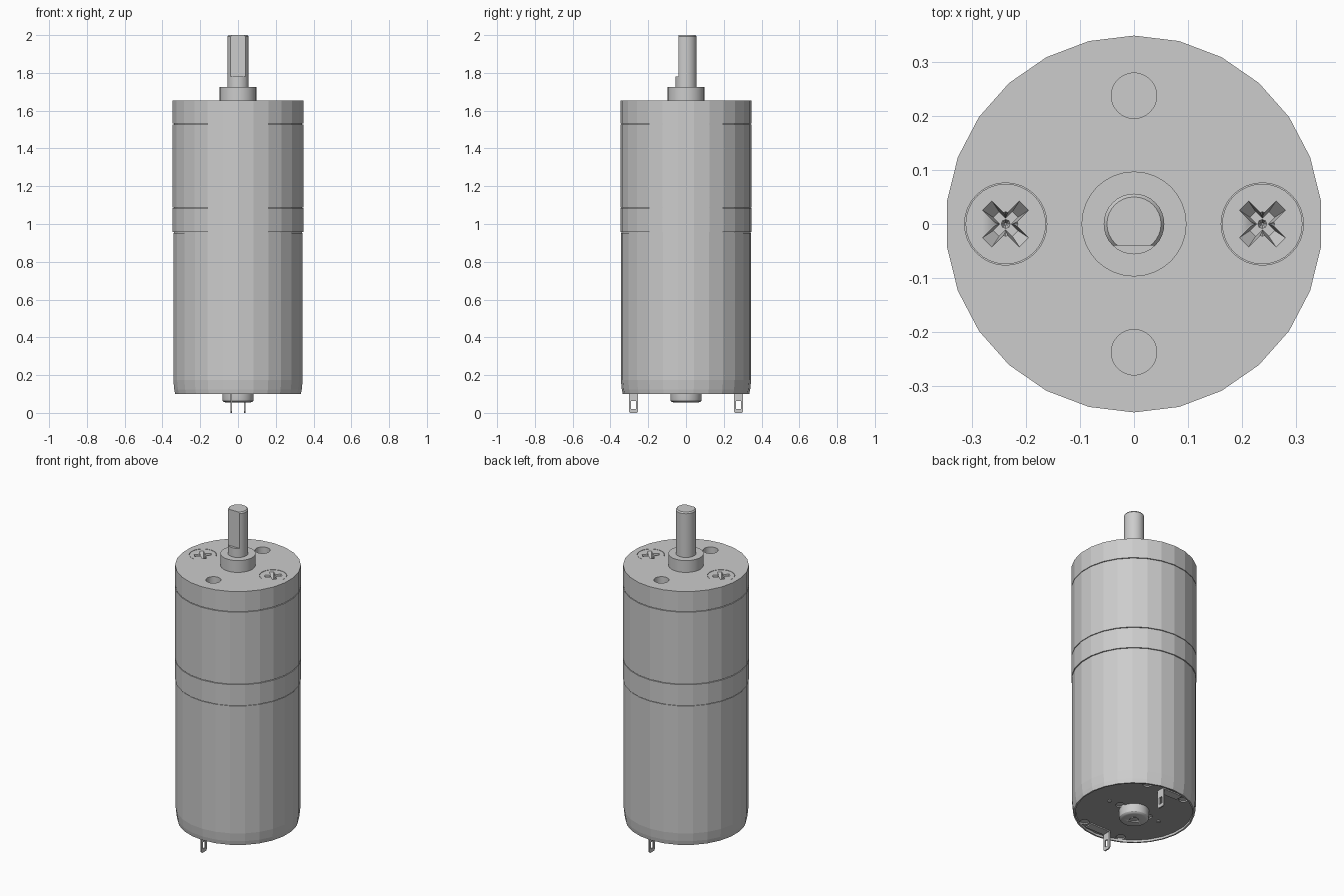
import bpy, bmesh
from math import cos, sin, pi, radians
from mathutils import Matrix

cube = bpy.data.objects.get("Cube")
if cube:
    bpy.data.objects.remove(cube, do_unlink=True)


def material(name, value):
    m = bpy.data.materials.new(name)
    m.use_nodes = True
    colour = (value, value, value, 1)
    m.diffuse_color = colour
    m.node_tree.nodes["Principled BSDF"].inputs["Base Color"].default_value = colour
    return m


STEEL = material("steel grey", 0.605)
DARK = material("end cap grey", 0.4)


def finish(name, bm, mat, smooth=False):
    bmesh.ops.recalc_face_normals(bm, faces=bm.faces)
    me = bpy.data.meshes.new(name)
    bm.to_mesh(me)
    bm.free()
    ob = bpy.data.objects.new(name, me)
    bpy.context.collection.objects.link(ob)
    me.materials.append(mat)
    if smooth:
        activate(ob)
        bpy.ops.object.shade_smooth_by_angle(angle=radians(30))
    return ob


def activate(ob):
    bpy.ops.object.select_all(action="DESELECT")
    ob.select_set(True)
    bpy.context.view_layer.objects.active = ob


def turned(name, profile, mat=STEEL, sides=32, at=(0, 0), smooth=True):
    """Turn a (radius, height) profile about a vertical axis, capping both ends."""
    bm = bmesh.new()
    rings = []
    for r, z in profile:
        angles = [pi / 2 + 2 * pi * i / sides for i in range(sides)]
        rings.append([bm.verts.new((at[0] + r * cos(a), at[1] + r * sin(a), z)) for a in angles])
    for low, high in zip(rings, rings[1:]):
        for i in range(sides):
            j = (i + 1) % sides
            bm.faces.new((low[i], low[j], high[j], high[i]))
    bm.faces.new(rings[0])
    bm.faces.new(rings[-1])
    return finish(name, bm, mat, smooth)


def box(name, centre, size, mat=STEEL):
    bm = bmesh.new()
    bmesh.ops.create_cube(bm, size=1, matrix=Matrix.Translation(centre) @ Matrix.Diagonal((*size, 1)))
    return finish(name, bm, mat)


def cut(ob, *cutters):
    activate(ob)
    for c in cutters:
        mod = ob.modifiers.new("cut", "BOOLEAN")
        mod.operation, mod.solver, mod.object = "DIFFERENCE", "EXACT", c
        bpy.ops.object.modifier_apply(modifier=mod.name)
        bpy.data.objects.remove(c, do_unlink=True)


SIDES = 26
TOP = 1.653

# Motor can with a tapered foot and a recessed underside
turned("motor_can", [(0.326, 0.122), (0.326, 0.1), (0.335, 0.1), (0.34, 0.125), (0.345, 0.175),
                     (0.345, 0.953)], sides=SIDES, smooth=False)

# Gearbox: rear ring, gear housing and front plate, with fine square joints
for name, low, high in (("gearbox_rear_ring", 0.957, 1.084), ("gear_housing", 1.088, 1.527),
                        ("front_plate", 1.531, TOP)):
    ring = turned(name, [(0.348, low), (0.348, high)], sides=SIDES, smooth=False)
turned("joint_core", [(0.341, 0.9), (0.341, 1.56)], sides=SIDES, smooth=False)
plate = ring

# Mounting holes and screw pockets in the front plate
for s in (-1, 1):
    cut(plate,
        turned("cutter", [(0.042, TOP - 0.09), (0.042, TOP + 0.1)], at=(0, s * 0.237)),
        turned("cutter", [(0.076, TOP - 0.06), (0.076, TOP + 0.1)], at=(s * 0.237, 0)))

# Flush screws with cross recesses
for side, s in (("left", 1), ("right", -1)):
    x = s * 0.237
    screw = turned(side + "_screw", [(0.0742, TOP - 0.06), (0.0742, TOP - 0.001)], at=(x, 0))
    arms = []
    for angle in (pi / 4, -pi / 4):
        bm = bmesh.new()
        bmesh.ops.create_cube(bm, size=1)
        for v in bm.verts:
            wide = v.co.z > 0
            v.co.x *= 0.1 if wide else 0.05
            v.co.y *= 0.025 if wide else 0.015
            v.co.z = TOP + (0.002 if wide else -0.035)
        bm.transform(Matrix.Translation((x, 0, 0)) @ Matrix.Rotation(angle, 4, "Z"))
        arms.append(finish("cutter", bm, STEEL))
    cone = turned("cutter", [(0.002, TOP - 0.05), (0.024, TOP + 0.002)], sides=8, at=(x, 0))
    cut(screw, *arms, cone)

# Output boss and D-shaped shaft
turned("output_boss", [(0.097, TOP - 0.01), (0.097, 1.725)])
shaft = turned("output_shaft", [(0.056, 1.7), (0.056, 1.992), (0.05, 2.0)])
cut(shaft, box("cutter", (0, -0.14, 1.93), (0.3, 0.2, 0.3)))

# Rear cap with dimples, vent holes and rivets
cap = turned("rear_cap", [(0.325, 0.113), (0.325, 0.15)], DARK, sides=SIDES, smooth=False)
for sx in (-1, 1):
    for sy in (-1, 1):
        cut(cap, turned("cutter", [(0.026, 0.09), (0.026, 0.128)], DARK, 16, (sx * 0.13, sy * 0.27)))
    turned("left_rivet" if sx > 0 else "right_rivet", [(0.011, 0.107), (0.011, 0.118)],
           sides=12, at=(sx * 0.176, 0))
    cut(cap, turned("cutter", [(0.025, 0.09), (0.025, 0.128)], DARK, 16, (sx * 0.1, 0)))

# Rounded rear bearing boss with a shallow centre dimple
boss = turned("rear_bearing", [(0.066, 0.055), (0.075, 0.058), (0.081, 0.064), (0.083, 0.072),
                               (0.083, 0.12)])
cut(boss, turned("cutter", [(0.025, 0.03), (0.025, 0.062)], sides=20))

# Solder terminals: slotted tab with a flat foot on the cap
for name, s in (("back", 1), ("front", -1)):
    bm = bmesh.new()
    outline = [(-0.025, 0.115), (-0.025, 0.008), (-0.017, 0), (0.017, 0), (0.025, 0.008), (0.025, 0.115)]
    face = bm.faces.new([bm.verts.new((s * 0.037 - 0.004, s * 0.278 + y, z)) for y, z in outline])
    tab = bmesh.ops.extrude_face_region(bm, geom=[face])["geom"]
    bmesh.ops.translate(bm, vec=(0.008, 0, 0), verts=[g for g in tab if isinstance(g, bmesh.types.BMVert)])
    terminal = finish(name + "_terminal", bm, STEEL)
    cut(terminal, box("cutter", (s * 0.037, s * 0.278, 0.042), (0.1, 0.025, 0.042)))
    box(name + "_terminal_foot", (-s * 0.028, s * 0.278, 0.11), (0.13, 0.05, 0.008))
